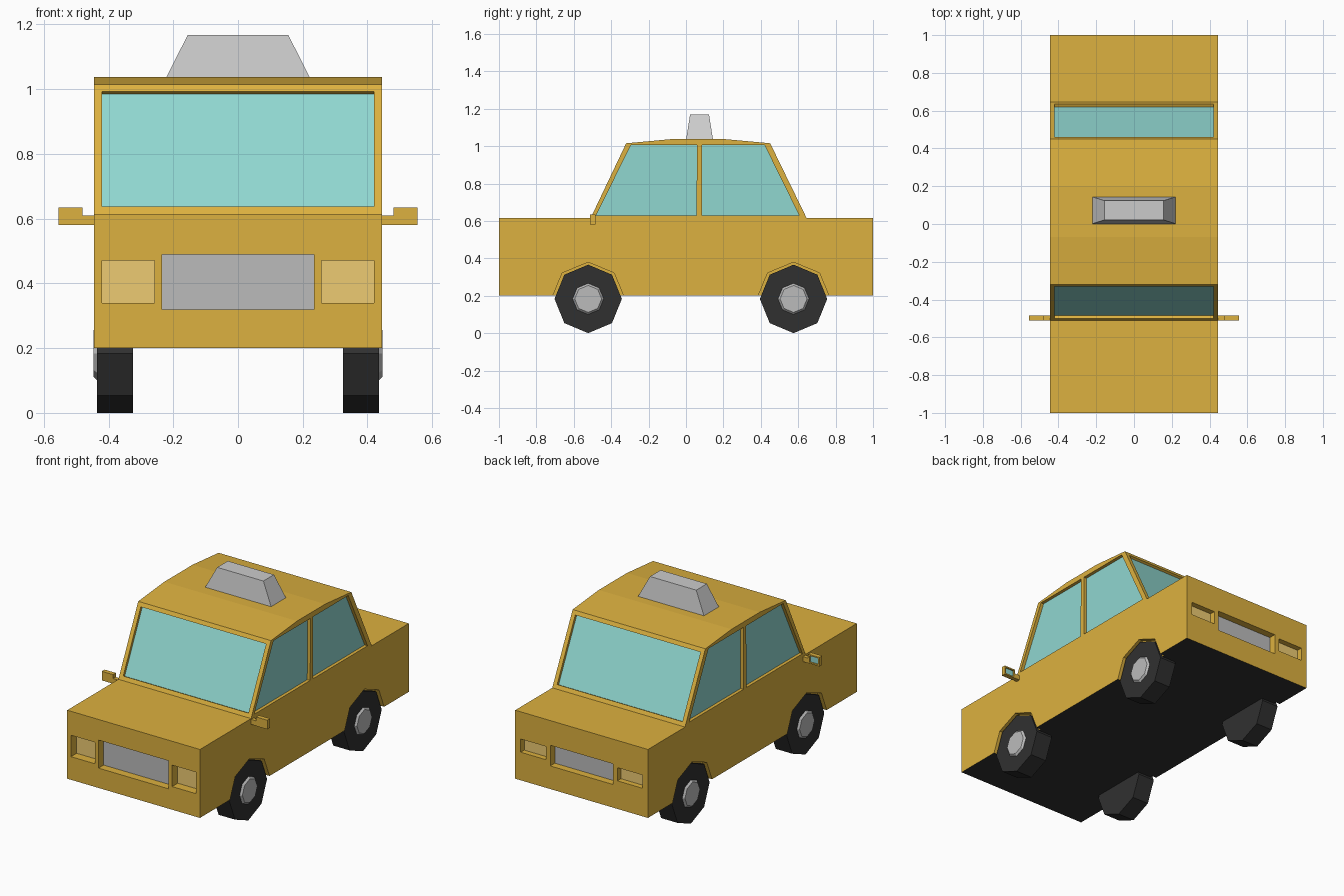
import bpy, bmesh, math
from mathutils import Matrix

if "Cube" in bpy.data.objects:
    bpy.data.objects.remove(bpy.data.objects["Cube"])


def material(name, rgb):
    m = bpy.data.materials.new(name)
    m.diffuse_color = (*rgb, 1)
    m.use_nodes = True
    m.node_tree.nodes["Principled BSDF"].inputs["Base Color"].default_value = m.diffuse_color
    return m


YELLOW = material("yellow_paint", (0.72, 0.44, 0.05))
BLACK = material("black_rubber", (0.03, 0.03, 0.03))
GLASS = material("tinted_glass", (0.28, 0.68, 0.63))
LAMP = material("lamp_lens", (0.85, 0.6, 0.17))
GREY = material("mid_grey", (0.5, 0.5, 0.5))


def finish(name, bm, *mats):
    bmesh.ops.recalc_face_normals(bm, faces=bm.faces)
    mesh = bpy.data.meshes.new(name)
    bm.to_mesh(mesh)
    bm.free()
    for m in mats:
        mesh.materials.append(m)
    ob = bpy.data.objects.new(name, mesh)
    bpy.context.collection.objects.link(ob)
    return ob


def prism_bm(pts, a, b, axis):
    """Extrude a 2D profile from a to b along the X or Y axis."""
    bm = bmesh.new()
    place = (lambda p, t: (t, *p)) if axis == 'X' else (lambda p, t: (p[0], t, p[1]))
    lo = [bm.verts.new(place(p, a)) for p in pts]
    hi = [bm.verts.new(place(p, b)) for p in pts]
    bm.faces.new(lo)
    bm.faces.new(hi)
    for i in range(len(pts)):
        j = (i + 1) % len(pts)
        bm.faces.new((lo[i], lo[j], hi[j], hi[i]))
    bmesh.ops.recalc_face_normals(bm, faces=bm.faces)
    return bm


def prism(name, pts, a, b, axis, *mats):
    return finish(name, prism_bm(pts, a, b, axis), *mats)


def rect(x0, x1, z0, z1):
    return [(x0, z0), (x1, z0), (x1, z1), (x0, z1)]


def recess(bm, faces, border, depth):
    """Frame the faces and sink their middles, painted with slot of glass."""
    bmesh.ops.inset_individual(bm, faces=faces, thickness=border, use_even_offset=True)
    bmesh.ops.inset_individual(bm, faces=faces, thickness=0.0005, depth=-depth)


W = 0.445
cutters = []

# Body and cabin from one side profile, with sunk windscreens and dark underside
profile = [(-1, 0.2), (1, 0.2), (1, 0.615), (0.645, 0.615), (0.45, 1.015),
           (0.2, 1.038), (-0.07, 1.038), (-0.32, 1.015), (-0.51, 0.615), (-1, 0.615)]
bm = prism_bm(profile, -W, W, 'X')
screens = [f for f in bm.faces if abs(f.normal.y) > 0.5 and f.normal.z > 0.2]
for f in bm.faces:
    if f.normal.z < -0.9:
        f.material_index = 1
recess(bm, screens, 0.025, 0.015)
for f in screens:
    f.material_index = 2
body = finish("car_body", bm, YELLOW, BLACK, GLASS)

# Side windows, wheels and mirrors on both sides
windows = {
    "front": [(-0.48, 0.63), (0.055, 0.63), (0.06, 1.005), (-0.295, 1.005)],
    "rear": [(0.085, 0.63), (0.605, 0.63), (0.42, 1.005), (0.085, 1.005)],
}
WZ = 0.183
for side, s in (("right", 1), ("left", -1)):
    for place, pts in windows.items():
        cutters.append(prism("cutter", pts, s * 0.425, s * 0.5, 'X'))
        prism(f"{place}_{side}_window", pts, s * 0.418, s * 0.4255, 'X', GLASS)

    for place, y in (("front", -0.523), ("rear", 0.575)):
        ring = [(math.sin(k * math.pi / 4), math.cos(k * math.pi / 4)) for k in range(8)]
        arch = [(y + 0.196 * a, WZ + 0.196 * b) for a, b in ring]
        cutters.append(prism("cutter", arch, s * 0.415, s * 0.5, 'X'))
        tyre = [(y + 0.18 * a, WZ + WZ * b) for a, b in ring]
        prism(f"{place}_{side}_tyre", tyre, s * 0.325, s * 0.435, 'X', BLACK)
        bm = bmesh.new()
        bmesh.ops.create_cone(bm, cap_ends=True, segments=8, radius1=0.092,
                              radius2=0.072, depth=0.02,
                              matrix=Matrix.Translation((s * 0.436, y, WZ))
                              @ Matrix.Rotation(s * math.pi / 2, 4, 'Y'))
        finish(f"{place}_{side}_hubcap", bm, GREY)

    prism(f"{side}_mirror_arm", rect(s * 0.44, s * 0.482, 0.58, 0.61),
          -0.51, -0.485, 'Y', YELLOW)
    bm = prism_bm(rect(s * 0.48, s * 0.555, 0.58, 0.635), -0.512, -0.485, 'Y')
    back = [f for f in bm.faces if f.normal.y > 0.9]
    recess(bm, back, 0.008, 0.008)
    back[0].material_index = 1
    finish(f"{side}_mirror", bm, YELLOW, GLASS)

# Sunk lamps and grilles at both ends: rectangle, end, depth, material
panels = [("front_grille", rect(-0.235, 0.235, 0.32, 0.49), -1, 0.05, GREY),
          ("rear_panel", rect(-0.21, 0.21, 0.34, 0.465), 1, 0.045, GREY)]
for side, s in (("right", 1), ("left", -1)):
    panels.append((f"{side}_headlamp", rect(s * 0.258, s * 0.42, 0.34, 0.47), -1, 0.055, LAMP))
    panels.append((f"{side}_tail_lamp", rect(s * 0.24, s * 0.408, 0.37, 0.45), 1, 0.035, LAMP))
for name, pts, end, depth, mat in panels:
    cutters.append(prism("cutter", pts, end * (1 - depth), end * 1.1, 'Y'))
    prism(name, pts, end * (0.98 - depth), end * (1.001 - depth), 'Y', mat)

# Tapered roof sign
bm = prism_bm(rect(-0.225, 0.225, 1.03, 1.168), 0.0, 0.145, 'Y')
for v in bm.verts:
    if v.co.z > 1.1:
        v.co.x *= 0.155 / 0.225
        v.co.y = 0.0725 + (v.co.y - 0.0725) * 0.7
finish("roof_sign", bm)

# Cut all recesses into the body, then drop the cutters
for c in cutters:
    c.hide_render = True
    mod = body.modifiers.new("recess", 'BOOLEAN')
    mod.operation = 'DIFFERENCE'
    mod.solver = 'EXACT'
    mod.object = c
deps = bpy.context.evaluated_depsgraph_get()
deps.update()
cut = bpy.data.meshes.new_from_object(body.evaluated_get(deps))
body.modifiers.clear()
body.data = cut
for c in cutters:
    bpy.data.objects.remove(c)
